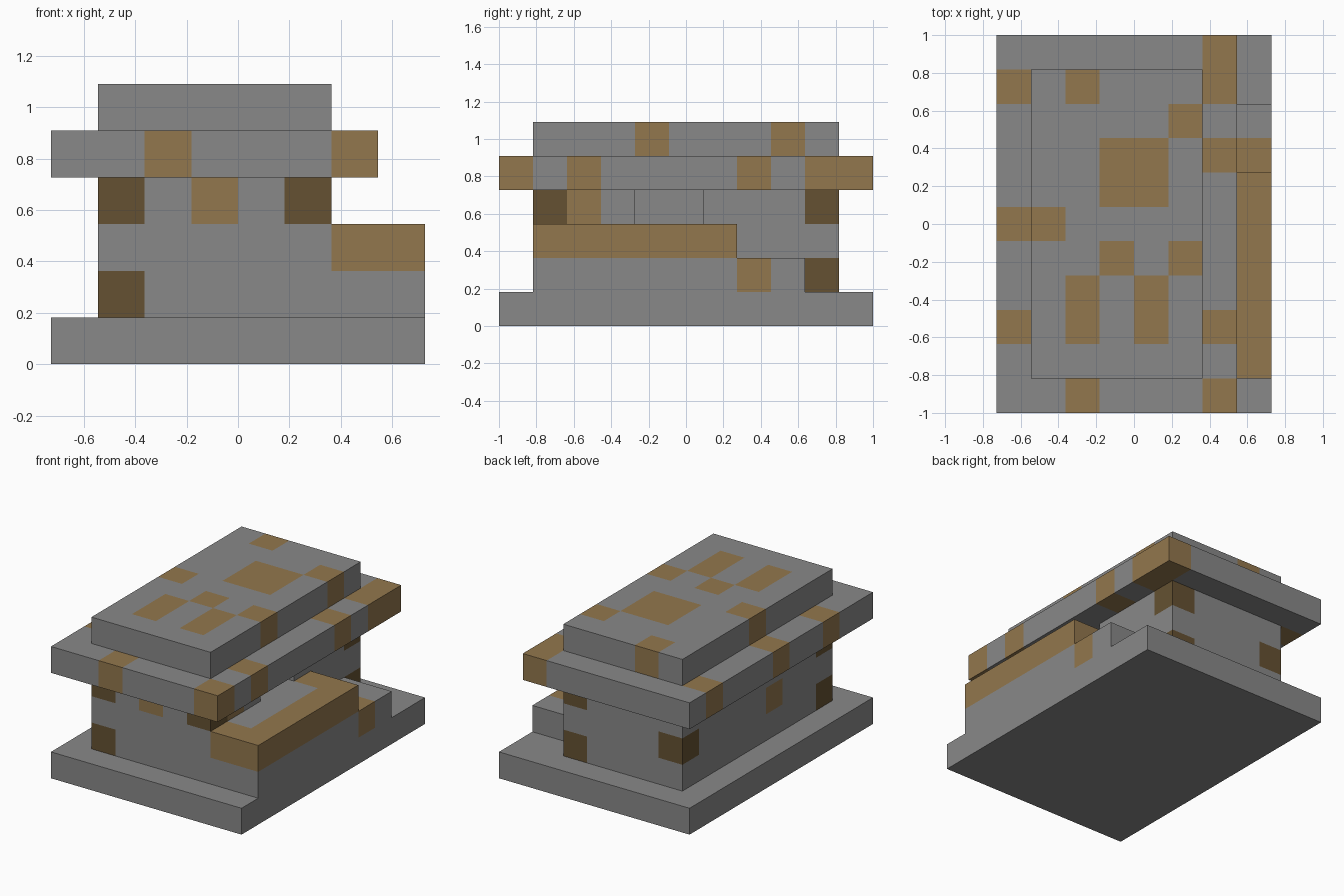
import bpy, bmesh
from itertools import product
from mathutils import Vector

if "Cube" in bpy.data.objects:
    bpy.data.objects.remove(bpy.data.objects["Cube"], do_unlink=True)

U = 2 / 11                       # one block
ORIGIN = Vector((4, 5.5, 0))     # grid centre in blocks


def material(name, rgb):
    m = bpy.data.materials.new(name)
    m.use_nodes = True
    m.diffuse_color = (*rgb, 1)
    bsdf = next(n for n in m.node_tree.nodes if n.type == 'BSDF_PRINCIPLED')
    bsdf.inputs["Base Color"].default_value = (*rgb, 1)
    bsdf.inputs["Roughness"].default_value = 0.9
    return m


MATS = [material("stone_grey", (0.25, 0.25, 0.25)),
        material("tan_brown", (0.29, 0.185, 0.075)),
        material("dark_brown", (0.13, 0.083, 0.032))]


def cells(lo, hi):
    """All grid cells in the box from lo to hi."""
    return set(product(*(range(a, b) for a, b in zip(lo, hi))))


def build(name, solid, tan=(), dark=()):
    """Outer skin of a set of blocks, coloured block by block."""
    bm = bmesh.new()
    for c in sorted(solid):
        mat = 2 if c in dark else 1 if c in tan else 0
        for axis, side in product(range(3), (0, 1)):
            n = list(c)
            n[axis] += 2 * side - 1
            if tuple(n) in solid:
                continue
            p, q = (axis + 1) % 3, (axis + 2) % 3
            verts = []
            for s, t in ((0, 0), (1, 0), (1, 1), (0, 1)):
                v = Vector(c)
                v[axis] += side
                v[p] += s
                v[q] += t
                verts.append(bm.verts.new((v - ORIGIN) * U))
            face = bm.faces.new(verts if side else verts[::-1])
            face.material_index = mat
    bmesh.ops.remove_doubles(bm, verts=bm.verts, dist=0.001)
    mesh = bpy.data.meshes.new(name)
    bm.to_mesh(mesh)
    bm.free()
    for m in MATS:
        mesh.materials.append(m)
    ob = bpy.data.objects.new(name, mesh)
    bpy.context.collection.objects.link(ob)
    return ob


# Floor slab
build("base", cells((0, 0, 0), (8, 11, 1)))

# Walls with a doorway cut into the porch side
doorway = cells((4, 4, 3), (6, 6, 4))
build("walls", cells((1, 1, 1), (6, 10, 4)) - doorway,
      tan={(3, 1, 3), (5, 2, 3), (1, 4, 2)},
      dark={(1, 1, 1), (1, 1, 3), (5, 1, 3), (5, 9, 1), (5, 9, 3), (1, 9, 2)})

# Porch with a tan border round a stone floor, and a lower step behind it
porch = cells((6, 1, 1), (8, 7, 3))
border = cells((6, 1, 2), (8, 7, 3)) - cells((6, 2, 2), (7, 6, 3))
step = cells((6, 7, 1), (8, 9, 2))
build("porch", porch | step, tan=border | {(7, 7, 1)})

# Wide eave slab
eave_spots = {(2, 0), (6, 0), (0, 2), (0, 5), (0, 9),
              (6, 2), (6, 7), (6, 9), (6, 10)}
build("eave", cells((0, 0, 4), (7, 11, 5)),
      tan={(x, y, 4) for x, y in eave_spots})

# Upper roof slab
roof_spots = {(2, 9), (5, 8), (1, 5), (3, 4), (5, 4), (2, 2), (2, 3),
              (4, 2), (4, 3), (3, 6), (3, 7), (4, 6), (4, 7)}
build("roof", cells((1, 1, 5), (6, 10, 6)),
      tan={(x, y, 5) for x, y in roof_spots})
